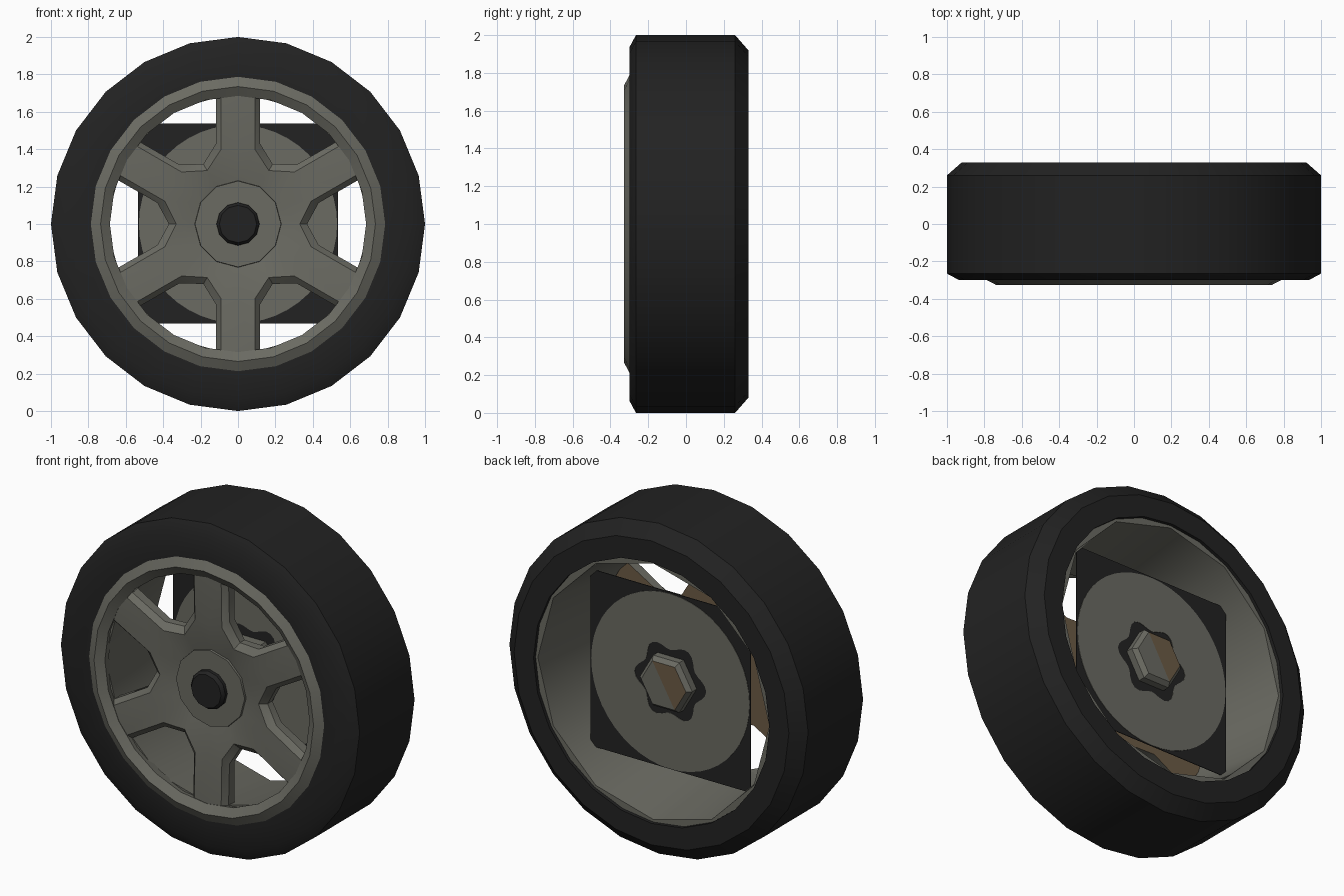
import bpy, bmesh, math
from mathutils import Vector

if "Cube" in bpy.data.objects:
    bpy.data.objects.remove(bpy.data.objects["Cube"])


def material(name, rgb):
    m = bpy.data.materials.new(name)
    m.diffuse_color = (*rgb, 1)
    m.use_nodes = True
    m.node_tree.nodes["Principled BSDF"].inputs["Base Color"].default_value = m.diffuse_color
    return m


RUBBER = material("black_rubber", (0.016, 0.016, 0.016))
METAL = material("warm_grey_metal", (0.145, 0.145, 0.122))
RUST = material("rust_brown", (0.15, 0.105, 0.06))


def finish(bm, name, mats, angle=35):
    bmesh.ops.remove_doubles(bm, verts=bm.verts[:], dist=0.0005)
    bmesh.ops.recalc_face_normals(bm, faces=bm.faces[:])
    me = bpy.data.meshes.new(name)
    bm.to_mesh(me)
    bm.free()
    ob = bpy.data.objects.new(name, me)
    bpy.context.collection.objects.link(ob)
    for m in mats:
        me.materials.append(m)
    if angle:
        bpy.ops.object.select_all(action='DESELECT')
        ob.select_set(True)
        bpy.context.view_layer.objects.active = ob
        bpy.ops.object.shade_smooth_by_angle(angle=math.radians(angle))
    return ob


def polar(r, a, y):
    return Vector((r * math.cos(a), y, 1 + r * math.sin(a)))


def lathe(name, profile, n, mats, closed=True, angle=35):
    """Spin a (radius, y) profile about the axle; radius may be a function of the step."""
    bm = bmesh.new()
    rings = []
    for i in range(n):
        a = 2 * math.pi * i / n
        rings.append([bm.verts.new(polar(r(i) if callable(r) else r, a, y)) for r, y in profile])
    k = len(profile)
    for i in range(n):
        p, q = rings[i], rings[(i + 1) % n]
        for j in range(k if closed else k - 1):
            bm.faces.new((p[j], p[(j + 1) % k], q[(j + 1) % k], q[j]))
    return finish(bm, name, mats, angle)


# Tyre with chamfered shoulders
lathe("tyre", [(0.78, -0.30), (0.935, -0.30), (1.0, -0.265), (1.0, 0.26),
               (0.92, 0.33), (0.79, 0.33), (0.79, 0.27), (0.86, 0.2), (0.86, -0.25)],
      24, [RUBBER], angle=40)

# Rim lip at the front and coarse barrel behind it
lathe("rim_lip", [(0.79, -0.27), (0.787, -0.30), (0.735, -0.327), (0.685, -0.295),
                  (0.70, -0.235), (0.78, -0.235)], 24, [METAL])
lathe("rim_barrel", [(0.705, -0.26), (0.775, 0.31), (0.83, 0.31), (0.83, -0.26)], 12, [METAL])

# Six bevelled spokes, built as twelve mirrored half sectors
bm = bmesh.new()
BACK = -0.20
for s in range(6):
    for side in (1, -1):
        base = math.pi / 2 + s * math.pi / 3

        def pt(lat, u, y):
            a = base + side * math.atan2(lat, u)
            return bm.verts.new(polar(math.hypot(lat, u), a, y))

        def sector(r, y):
            return pt(r * 0.5, r * math.cos(math.pi / 6), y)

        A0, A1 = pt(0, 0.22, -0.25), sector(0.22, -0.25)
        B0, P, Q = pt(0, 0.40, -0.287), pt(0.09, 0.40, -0.283), sector(0.33, -0.275)
        E0, E1 = pt(0, 0.70, -0.292), pt(0.09, 0.70, -0.29)
        P1, Q1, E2 = pt(0.118, 0.43, -0.25), sector(0.37, -0.245), pt(0.118, 0.70, -0.26)
        P2, Q2, E3 = pt(0.118, 0.43, BACK), sector(0.37, BACK), pt(0.118, 0.70, BACK)
        C, B2, E4 = pt(0, 0, BACK), pt(0, 0.43, BACK), pt(0, 0.70, BACK)
        for f in ((A0, A1, Q), (A0, Q, P, B0), (B0, P, E1, E0),
                  (Q, P, P1, Q1), (P, E1, E2, P1),
                  (Q1, P1, P2, Q2), (P1, E2, E3, P2)):
            bm.faces.new(f)
        for f in ((C, Q2, P2, B2), (B2, P2, E3, E4)):  # rusty back
            bm.faces.new(f).material_index = 1
finish(bm, "spokes", [METAL, RUST])

# Hub face and centre cap
lathe("hub_face", [(0, -0.265), (0.23, -0.265), (0.235, -0.23), (0, -0.23)], 12, [METAL], False)
lathe("centre_cap", [(0, -0.305), (0.10, -0.305), (0.115, -0.285), (0.115, -0.25)],
      12, [RUBBER], False)

# Square brake plate with a painted disc on both sides
bm = bmesh.new()
bmesh.ops.create_cube(bm, size=1)
for v in bm.verts:
    v.co = Vector((v.co.x * 1.07, 0.145 + v.co.y * 0.004, 1.003 + v.co.z * 1.07))
finish(bm, "brake_plate", [RUBBER], 0)


def lobes(i):
    return 0.215 + 0.025 * math.cos(6 * 2 * math.pi * i / 48)


lathe("brake_disc", [(lobes, 0.1405), (0.53, 0.1405), (0.53, 0.1495), (lobes, 0.1495)],
      48, [METAL], angle=0)

# Hexagonal axle nut, half of its end face rusty
nut = lathe("axle_nut", [(0, 0.215), (0.15, 0.215), (0.175, 0.19), (0.175, -0.21)],
            6, [METAL, RUST], False, angle=0)
d = Vector((math.cos(math.radians(150)), 0, math.sin(math.radians(150))))
for p in nut.data.polygons:
    if abs(p.normal.y) > 0.9 and (p.center - Vector((0, 0, 1))).dot(d) > 0:
        p.material_index = 1
